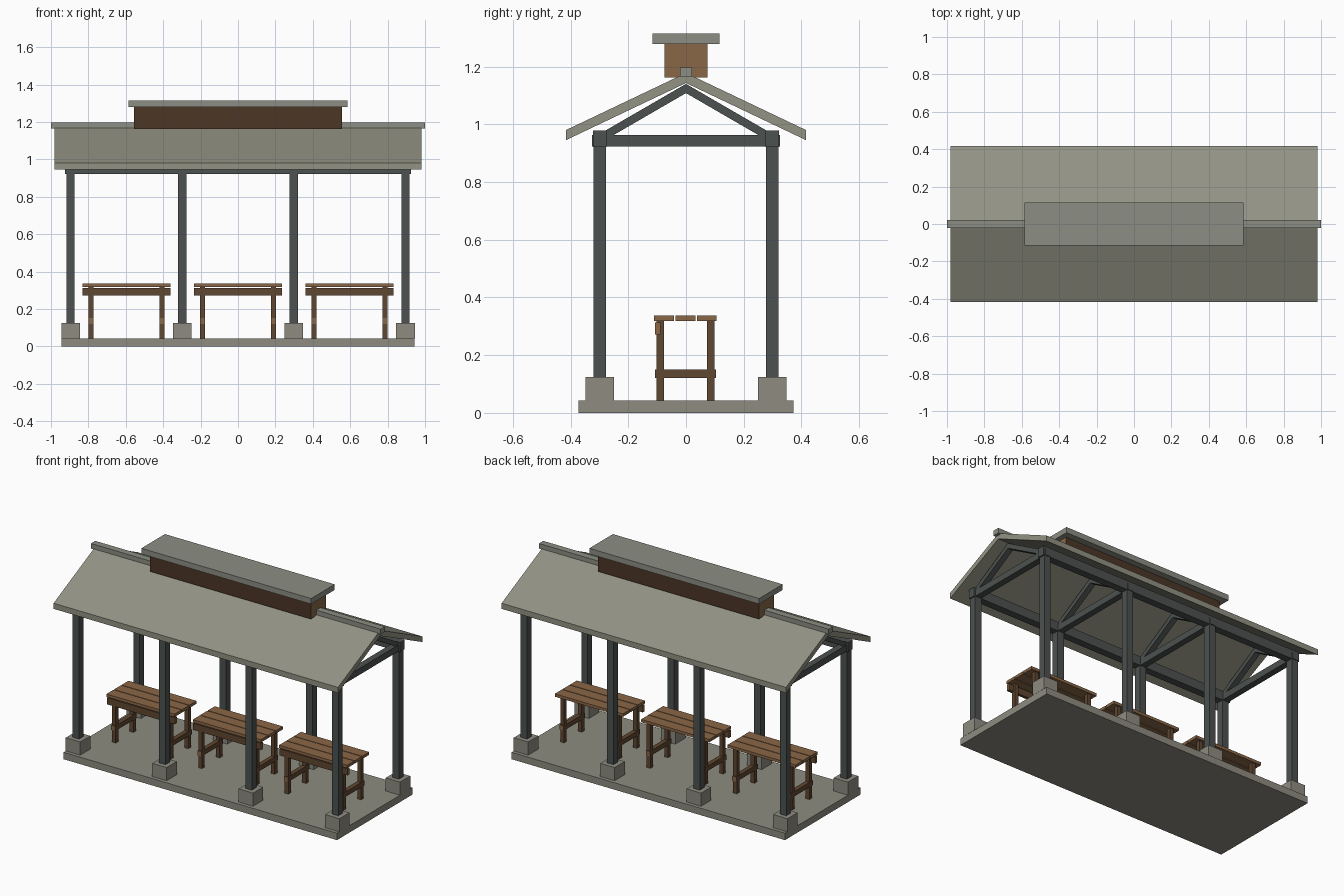
import bpy, bmesh, math

if "Cube" in bpy.data.objects:
    bpy.data.objects.remove(bpy.data.objects["Cube"])


def lin(c):
    return tuple(((v / 255 + 0.055) / 1.055) ** 2.4 for v in c) + (1.0,)


def mat(name, *rgb):
    m = bpy.data.materials.new(name)
    m.diffuse_color = lin(rgb)
    m.use_nodes = True
    m.node_tree.nodes["Principled BSDF"].inputs["Base Color"].default_value = m.diffuse_color
    return m


CONCRETE = mat("concrete grey", 142, 140, 128)
ROOF = mat("roof grey", 146, 146, 132)
CAP = mat("cap grey", 140, 141, 131)
STEEL = mat("dark steel", 76, 81, 78)
WOOD = mat("light wood", 138, 103, 71)
DARK = mat("dark wood", 96, 71, 49)
VENT = mat("vent brown", 76, 54, 38)


def finish(name, bm, mats):
    bmesh.ops.recalc_face_normals(bm, faces=bm.faces)
    me = bpy.data.meshes.new(name)
    bm.to_mesh(me)
    bm.free()
    for m in mats:
        me.materials.append(m)
    ob = bpy.data.objects.new(name, me)
    bpy.context.collection.objects.link(ob)
    return ob


def box(name, x0, x1, y0, y1, z0, z1, material, end=None, axis=0):
    """Box from its limits; faces along 'axis' can take an end colour."""
    bm = bmesh.new()
    bmesh.ops.create_cube(bm, size=1)
    for v in bm.verts:
        v.co = (x0 if v.co.x < 0 else x1, y0 if v.co.y < 0 else y1,
                z0 if v.co.z < 0 else z1)
    if end:
        bm.normal_update()
        for f in bm.faces:
            f.material_index = int(abs(f.normal[axis]) > 0.9)
    return finish(name, bm, [material, end] if end else [material])


def prism(name, profile, x0, x1, material):
    """Extrude a (y, z) profile along x."""
    bm = bmesh.new()
    f = bm.faces.new([bm.verts.new((x0, y, z)) for y, z in profile])
    r = bmesh.ops.extrude_face_region(bm, geom=[f])
    for v in r["geom"]:
        if isinstance(v, bmesh.types.BMVert):
            v.co.x = x1
    return finish(name, bm, [material])


# floor
box("floor_slab", -0.944, 0.944, -0.372, 0.372, 0, 0.043, CONCRETE)

# frames: piers, posts, tie beams and rafters
for x in (-0.895, -0.298, 0.298, 0.895):
    for s in (-1, 1):
        y = s * 0.299
        box("pier", x - 0.05, x + 0.05, y - 0.05, y + 0.05, 0.043, 0.125, CONCRETE)
        box("post", x - 0.022, x + 0.022, y - 0.022, y + 0.022, 0.125, 0.93, STEEL)
        prism("rafter", [(0, 1.14), (0, 1.108), (s * 0.29, 0.94), (s * 0.29, 0.972)],
              x - 0.018, x + 0.018, STEEL)
    box("tie_beam", x - 0.02, x + 0.02, -0.326, 0.326, 0.923, 0.963, STEEL)

# eave beams
for s in (-1, 1):
    box("eave_beam", -0.925, 0.925, s * 0.299 - 0.023, s * 0.299 + 0.023,
        0.922, 0.979, STEEL)

# gable roof and ridge
prism("roof", [(-0.416, 0.945), (-0.416, 0.98), (0, 1.178), (0.416, 0.98),
               (0.416, 0.945), (0, 1.143)], -0.982, 0.982, ROOF)
box("ridge_cap", -1, 1, -0.021, 0.021, 1.165, 1.197, CAP)

# ridge vent box and its flat lid
box("vent_box", -0.555, 0.555, -0.075, 0.075, 1.162, 1.279, VENT, WOOD, 0)
box("vent_lid", -0.586, 0.586, -0.116, 0.116, 1.279, 1.314, CAP)

# three tables
for cx in (-0.596, 0, 0.596):
    for y in (-0.076, -0.002, 0.072):
        box("table_plank", cx - 0.235, cx + 0.235, y - 0.0345, y + 0.0345,
            0.319, 0.337, WOOD)
    box("table_apron", cx - 0.235, cx + 0.235, -0.107, -0.088, 0.272, 0.313,
        DARK, WOOD, 0)
    for sx in (-1, 1):
        x = cx + sx * 0.19
        for y in (-0.089, 0.085):
            box("table_leg", x - 0.013, x + 0.013, y - 0.013, y + 0.013,
                0.043, 0.319, DARK)
        box("table_stretcher", x - 0.014, x + 0.014, -0.108, 0.104, 0.121, 0.151,
            DARK, WOOD, 1)
